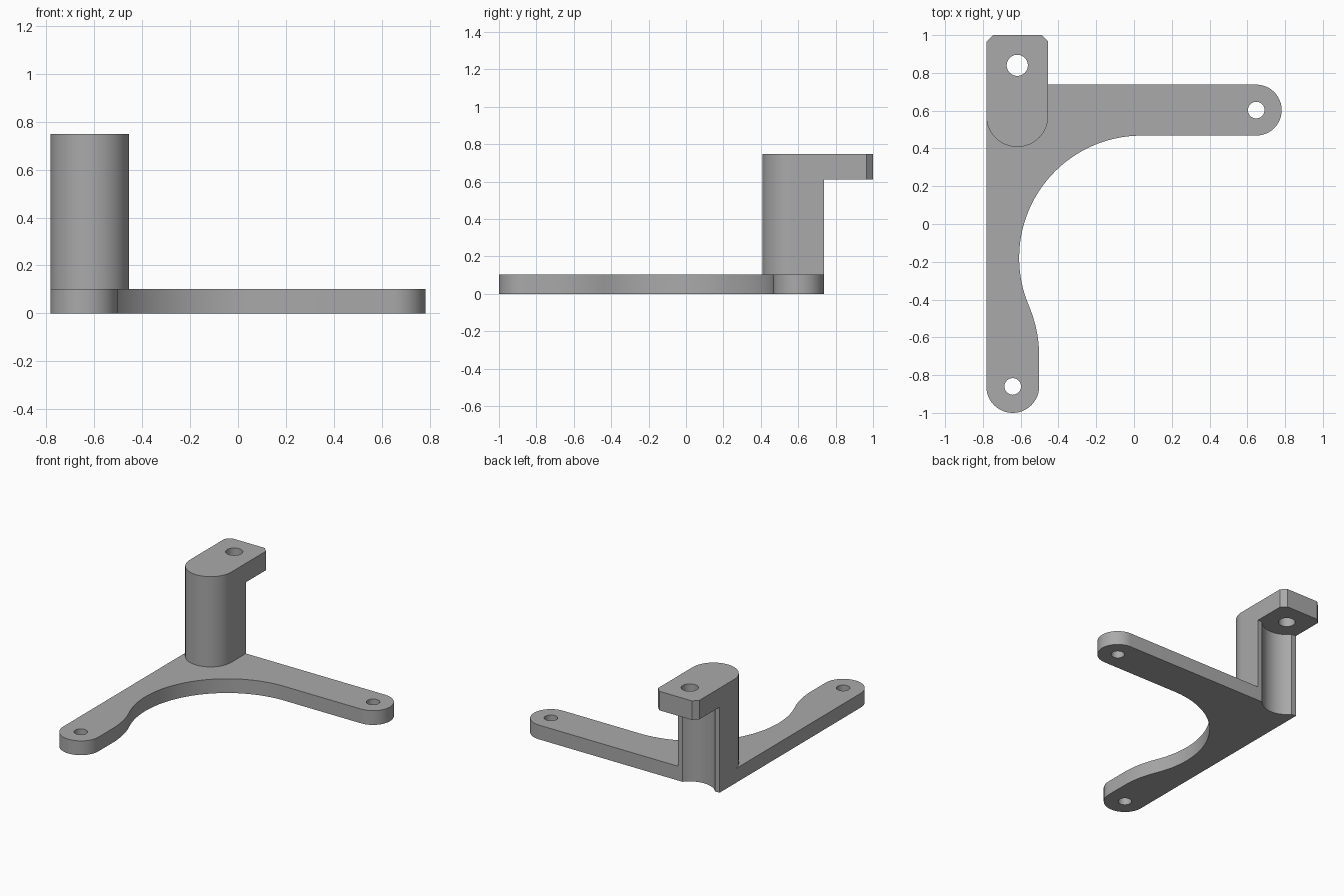
import bpy, bmesh
from math import sin, cos, radians, pi, sqrt, atan2, degrees

cube = bpy.data.objects.get("Cube")
if cube:
    bpy.data.objects.remove(cube, do_unlink=True)

grey = bpy.data.materials.new("plain grey")
grey.use_nodes = True
grey.diffuse_color = (0.4, 0.4, 0.4, 1)
grey.node_tree.nodes["Principled BSDF"].inputs["Base Color"].default_value = grey.diffuse_color


def arc(cx, cy, r, start, end, steps=24):
    """Points along an arc, angles in degrees."""
    angles = [radians(start + (end - start) * i / steps) for i in range(steps + 1)]
    return [(cx + r * cos(a), cy + r * sin(a)) for a in angles]


def extrude(name, outline, z0, z1):
    """Upright solid from a counter-clockwise outline."""
    bm = bmesh.new()
    face = bm.faces.new([bm.verts.new((x, y, z0)) for x, y in outline])
    made = bmesh.ops.extrude_face_region(bm, geom=[face])["geom"]
    bmesh.ops.translate(bm, vec=(0, 0, z1 - z0),
                        verts=[v for v in made if isinstance(v, bmesh.types.BMVert)])
    bmesh.ops.recalc_face_normals(bm, faces=bm.faces)
    mesh = bpy.data.meshes.new(name)
    bm.to_mesh(mesh)
    bm.free()
    mesh.materials.append(grey)
    obj = bpy.data.objects.new(name, mesh)
    bpy.context.collection.objects.link(obj)
    return obj


def cylinder(name, x, y, r, z0, z1):
    return extrude(name, arc(x, y, r, 0, 360, 48)[:-1], z0, z1)


def cut(target, cutter):
    cutter.hide_render = True
    mod = target.modifiers.new("cut", "BOOLEAN")
    mod.operation, mod.solver, mod.object = "DIFFERENCE", "EXACT", cutter
    bpy.ops.object.select_all(action="DESELECT")
    bpy.context.view_layer.objects.active = target
    target.select_set(True)
    bpy.ops.object.modifier_apply(modifier=mod.name)


# Main dimensions
side, back = -0.782, 0.738
plate_top, tab_bottom, top = 0.102, 0.612, 0.748
post_r = 0.164
post_x, post_y = side + post_r, 0.572
bolt_y = 0.84
front_x, front_y, front_r = side + 0.14, -0.86, 0.14
arm_x, arm_y, arm_r = 0.647, 0.603, 0.135

# Base plate: two rounded arms joined by a large concave sweep with a blended end
sweep_x, sweep_y = 0.04, -0.18
sweep_r = arm_y - arm_r - sweep_y
gap, drop = front_x + front_r - sweep_x, 0.52
blend_r = (gap * gap + drop * drop - sweep_r ** 2) / (2 * (sweep_r + gap))
blend_x, blend_y = front_x + front_r - blend_r, sweep_y - drop
meet = degrees(atan2(sweep_y - blend_y, sweep_x - blend_x))
plate = extrude("base_plate",
                [(side, back)]
                + arc(front_x, front_y, front_r, 180, 360)
                + arc(blend_x, blend_y, blend_r, 0, meet)
                + arc(sweep_x, sweep_y, sweep_r, 180 + meet, 90, 48)[1:]
                + arc(arm_x, arm_y, arm_r, -90, 90),
                0, plate_top)

# Post with a rounded front and a chamfered tab overhanging the back
right, c = post_x + post_r, 0.035
post = extrude("post_with_tab",
               arc(post_x, post_y, post_r, 180, 360, 32)
               + [(right, 1 - c), (right - c, 1), (side + c, 1), (side, 1 - c)],
               plate_top, top)

# Helpers for the tab underside, screwdriver groove and bolt holes
under_tab = extrude("under_tab_cutter", [(-1, back), (0, back), (0, 1.2), (-1, 1.2)],
                    -0.1, tab_bottom)
groove = cylinder("groove_cutter", post_x, bolt_y, 0.164, -0.1, tab_bottom)
tab_hole = cylinder("tab_hole_cutter", post_x, bolt_y, 0.056, 0.5, 0.9)
front_hole = cylinder("front_hole_cutter", front_x, front_y, 0.044, -0.1, 0.3)
arm_hole = cylinder("arm_hole_cutter", arm_x, arm_y, 0.044, -0.1, 0.3)

for cutter in (under_tab, groove, tab_hole):
    cut(post, cutter)
for cutter in (groove, front_hole, arm_hole):
    cut(plate, cutter)
for cutter in (under_tab, groove, tab_hole, front_hole, arm_hole):
    bpy.data.objects.remove(cutter, do_unlink=True)

# Smooth the curved walls, keep the edges crisp
bpy.ops.object.select_all(action="DESELECT")
for obj in (plate, post):
    obj.select_set(True)
bpy.context.view_layer.objects.active = plate
bpy.ops.object.shade_smooth_by_angle(angle=radians(25))
